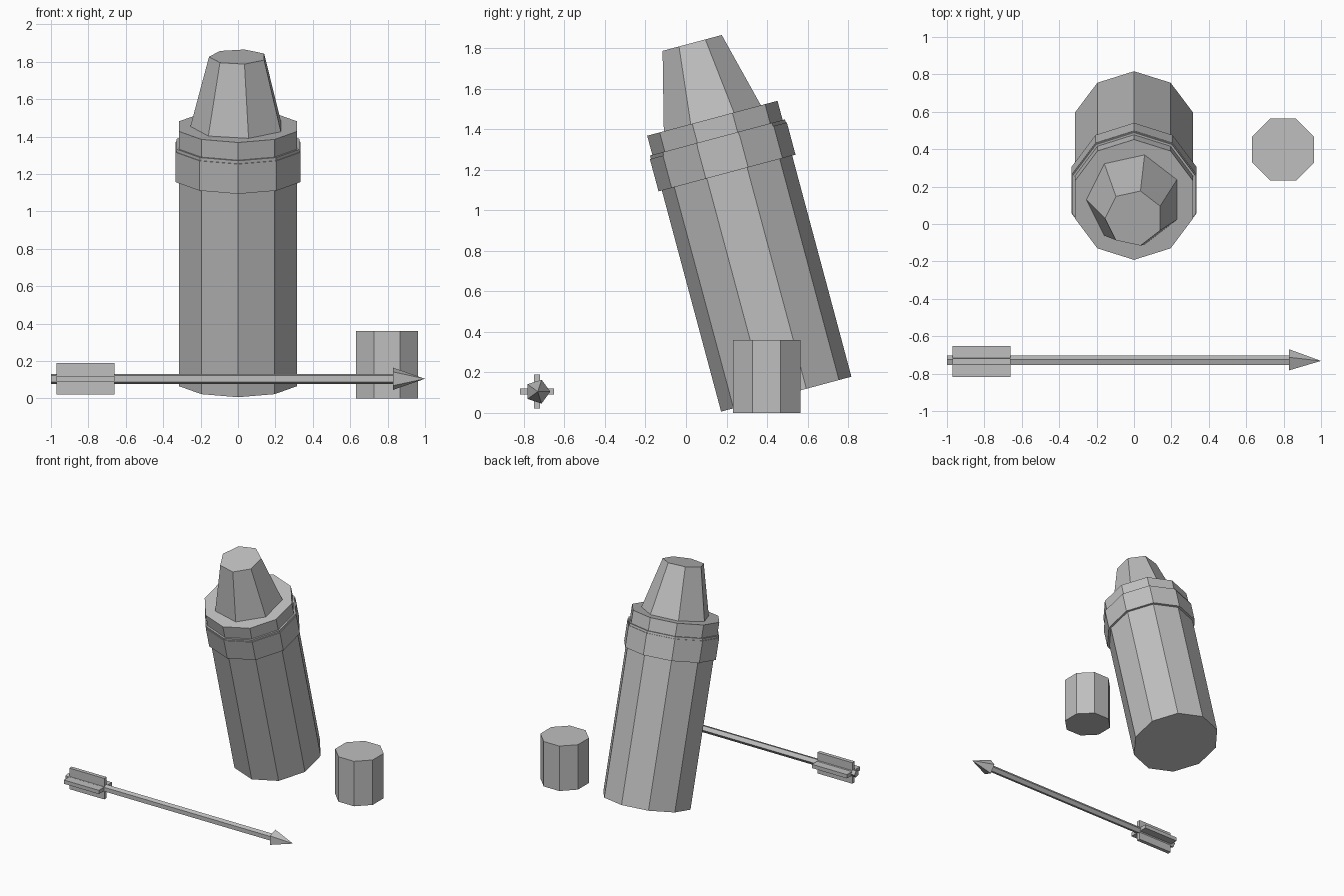
import bpy, bmesh, math
from mathutils import Matrix

if "Cube" in bpy.data.objects:
    bpy.data.objects.remove(bpy.data.objects["Cube"])

grey = bpy.data.materials.new("plain grey")
grey.diffuse_color = (0.52, 0.52, 0.52, 1)
grey.use_nodes = True
grey.node_tree.nodes["Principled BSDF"].inputs["Base Color"].default_value = grey.diffuse_color


def finish(name, bm, matrix):
    bmesh.ops.recalc_face_normals(bm, faces=bm.faces)
    bmesh.ops.transform(bm, matrix=matrix, verts=bm.verts)
    mesh = bpy.data.meshes.new(name)
    bm.to_mesh(mesh)
    bm.free()
    mesh.materials.append(grey)
    obj = bpy.data.objects.new(name, mesh)
    bpy.context.collection.objects.link(obj)
    return obj


def turned(name, sides, phase, profile, matrix):
    """Closed faceted solid from (radius, height) pairs along local z."""
    bm = bmesh.new()
    rings = []
    for r, h in profile:
        angles = [math.radians(phase) + math.tau * i / sides for i in range(sides)]
        rings.append([bm.verts.new((r * math.cos(a), r * math.sin(a), h)) for a in angles])
    for low, high in zip(rings, rings[1:]):
        for i in range(sides):
            j = (i + 1) % sides
            bm.faces.new((low[i], low[j], high[j], high[i]))
    bm.faces.new(rings[0])
    bm.faces.new(rings[-1])
    bmesh.ops.remove_doubles(bm, verts=bm.verts, dist=1e-5)
    return finish(name, bm, matrix)


def box(name, size, centre):
    bm = bmesh.new()
    bmesh.ops.create_cube(bm, size=1)
    return finish(name, bm, Matrix.Translation(centre) @ Matrix.Diagonal((*size, 1)))


# Large leaning container: ten-sided body, collar, thin rim and seven-sided tip
lean = Matrix.Translation((0, 0.495, 0.0925)) @ Matrix.Rotation(math.radians(15), 4, 'X')
turned("container_body", 10, 90, [(0.333, 0), (0.333, 1.41)], lean)
turned("container_collar", 10, 90, [(0.35, 1.13), (0.35, 1.295)], lean)
turned("collar_rim", 10, 90, [(0.345, 1.285), (0.345, 1.312)], lean)
turned("container_tip", 7, 180, [(0.257, 1.40), (0.155, 1.795)], lean)

# Small standing cup
turned("small_cup", 8, 22.5, [(0.18, 0), (0.18, 0.36)], Matrix.Translation((0.797, 0.398, 0)))

# Arrow lying along x
along = Matrix.Translation((0, -0.732, 0.105)) @ Matrix.Rotation(math.radians(90), 4, 'Y')
turned("arrow_shaft", 5, 90, [(0.028, -1.0), (0.028, 0.84)], along)
bm = bmesh.new()
bmesh.ops.create_cone(bm, cap_ends=True, segments=5, radius1=0.062, radius2=0, depth=0.17)
bmesh.ops.translate(bm, verts=bm.verts, vec=(0, 0, 0.915))
finish("arrow_head", bm, along)

# Crossed fletching plates
box("fletching_upright", (0.31, 0.03, 0.168), (-0.815, -0.735, 0.106))
box("fletching_flat", (0.31, 0.168, 0.03), (-0.815, -0.735, 0.106))
